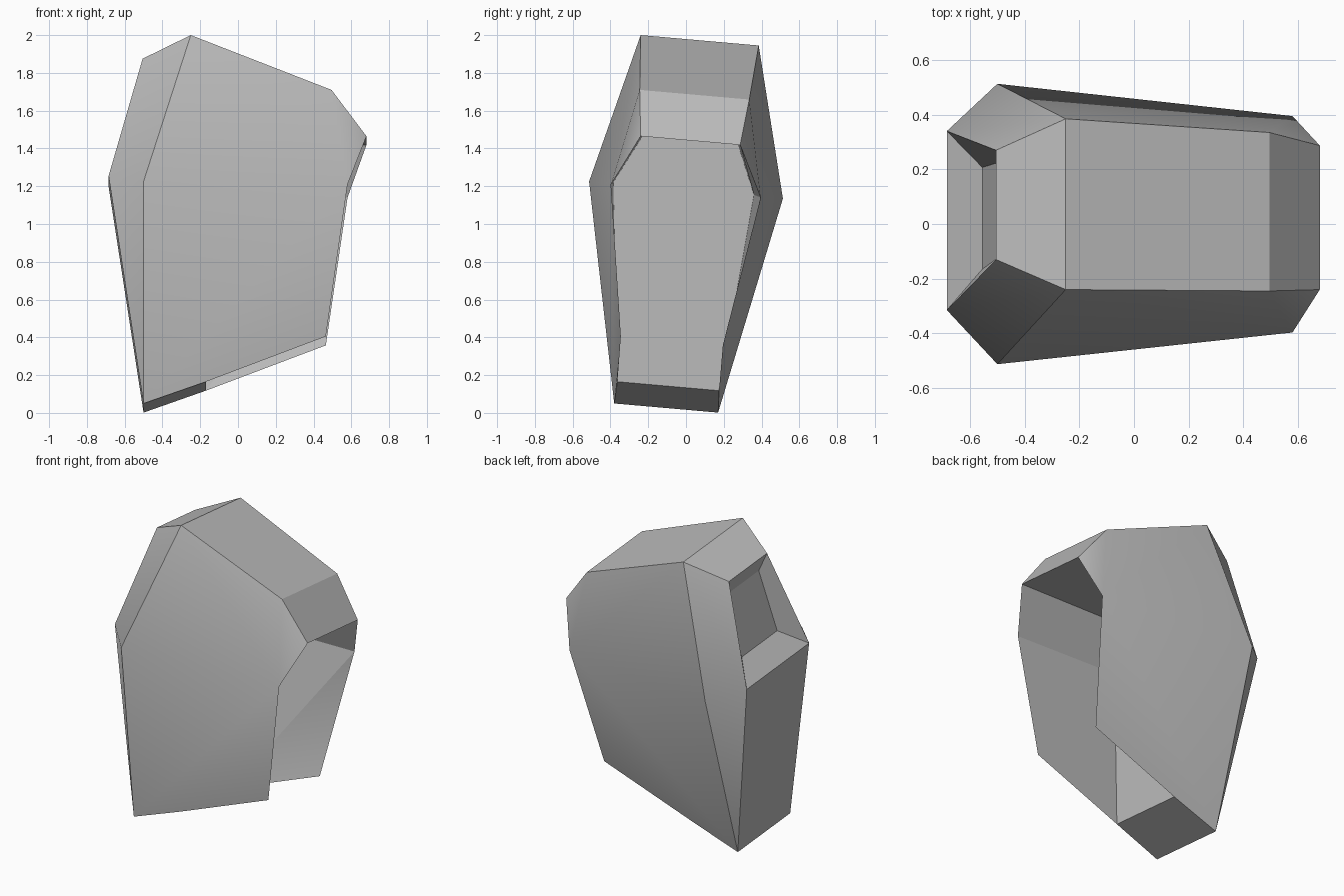
import bpy
import bmesh
import math

cube = bpy.data.objects.get("Cube")
if cube:
    bpy.data.objects.remove(cube, do_unlink=True)

# Material
GREY = (0.5, 0.5, 0.5, 1.0)
mat = bpy.data.materials.new("plain grey")
mat.use_nodes = True
mat.diffuse_color = GREY
mat.node_tree.nodes["Principled BSDF"].inputs["Base Color"].default_value = GREY

# Profile stations: x, height at the front side, front y, back y
TILT = 0.088  # the back side sits lower than the front side
stations = {
    "peak": (-0.25, 2.0, -0.24, 0.385),
    "brow": (0.495, 1.71, -0.245, 0.335),
    "lip": (0.68, 1.465, -0.24, 0.287),
    "cheek": (0.58, 1.21, -0.397, 0.395),
    "heel": (0.465, 0.405, -0.345, 0.195),
    "toe": (-0.5, 0.05, -0.38, 0.17),
    "hip": (-0.5, 1.225, -0.513, 0.513),
    "sill": (-0.685, 1.255, -0.315, 0.34),
    "lintel": (-0.505, 1.875, -0.13, 0.27),
    "sill_inner": (-0.555, 1.36, -0.165, 0.207),
    "lintel_inner": (-0.465, 1.76, -0.10, 0.235),
    "notch_top": (-0.17, 1.465, -0.23, 0.275),
    "notch_mid": (-0.17, 1.22, -0.385, 0.36),
    "notch_foot": (-0.17, 0.165, -0.363, 0.175),
}

bm = bmesh.new()
front, back = {}, {}
for name, (x, z, yf, yb) in stations.items():
    front[name] = bm.verts.new((x, yf, z))
    back[name] = bm.verts.new((x, yb, z - TILT * (yb - yf)))

# Cross panels running from front to back around the profile
ring = ["peak", "brow", "lip", "notch_top", "notch_mid", "notch_foot", "toe",
        "sill", "sill_inner", "lintel_inner", "lintel"]
for a, b in zip(ring, ring[1:] + ring[:1]):
    bm.faces.new((front[a], front[b], back[b], back[a]))

# Side panels, notch linings and window jambs, mirrored front to back
side_panels = [
    ("peak", "brow", "cheek", "hip"),
    ("brow", "lip", "cheek"),
    ("hip", "cheek", "heel", "notch_foot", "toe"),
    ("toe", "hip", "sill"),
    ("peak", "hip", "sill", "lintel"),
    ("lip", "cheek", "notch_mid", "notch_top"),
    ("cheek", "heel", "notch_foot", "notch_mid"),
    ("sill", "lintel", "lintel_inner", "sill_inner"),
]
for side in (front, back):
    for panel in side_panels:
        bm.faces.new([side[n] for n in panel])

bmesh.ops.recalc_face_normals(bm, faces=bm.faces)
mesh = bpy.data.meshes.new("notched_shell")
bm.to_mesh(mesh)
bm.free()
mesh.materials.append(mat)

shell = bpy.data.objects.new("notched_shell", mesh)
bpy.context.collection.objects.link(shell)
bpy.ops.object.select_all(action="DESELECT")
shell.select_set(True)
bpy.context.view_layer.objects.active = shell
bpy.ops.object.shade_smooth_by_angle(angle=math.radians(30))
